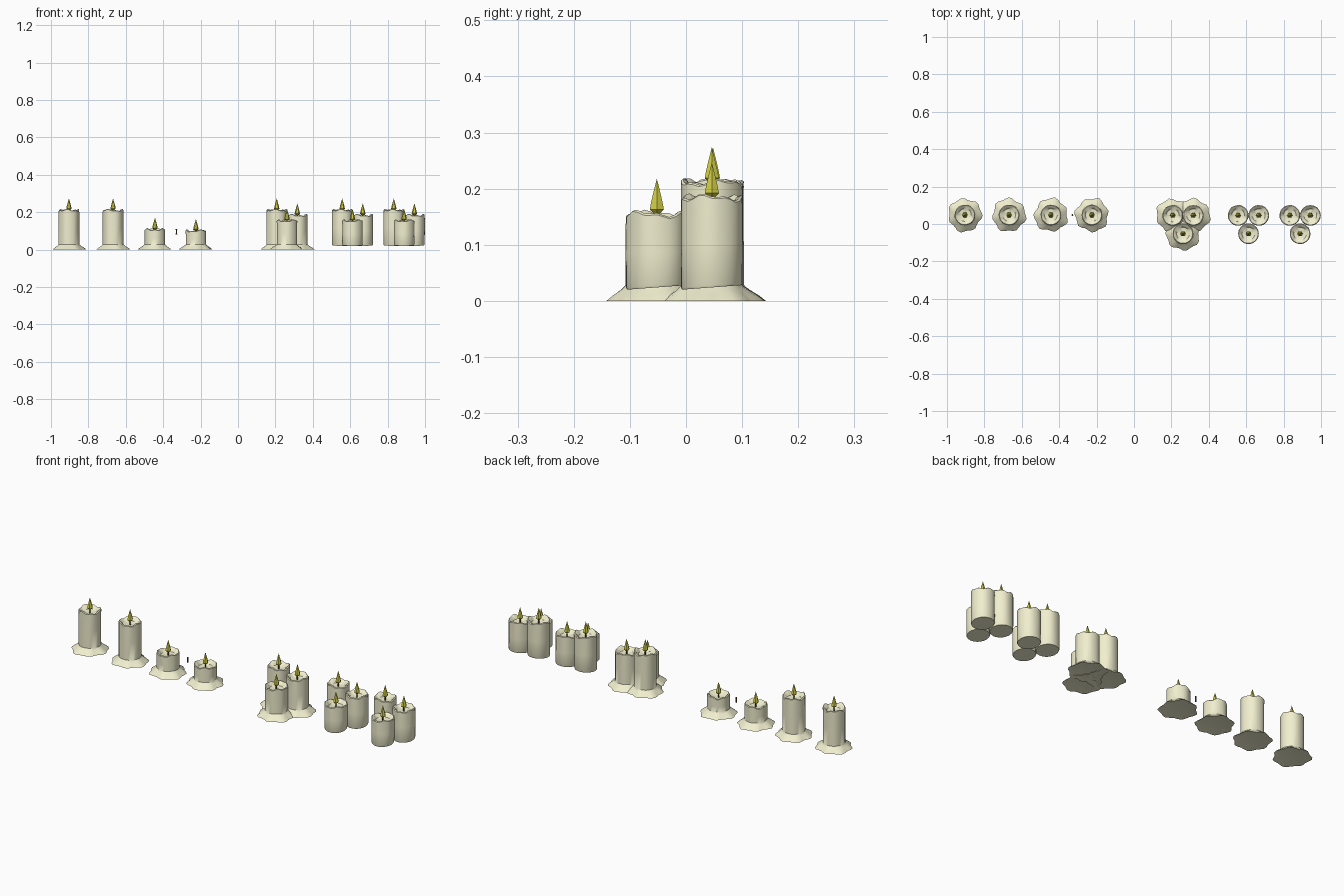
import bpy, bmesh, math
from math import sin, cos, pi

if "Cube" in bpy.data.objects:
    bpy.data.objects.remove(bpy.data.objects["Cube"])


def material(name, color):
    m = bpy.data.materials.new(name)
    m.diffuse_color = color
    m.use_nodes = True
    m.node_tree.nodes["Principled BSDF"].inputs["Base Color"].default_value = m.diffuse_color
    return m


WAX = material("wax", (0.88, 0.86, 0.62, 1))
FLAME = material("flame_yellow", (0.62, 0.60, 0.06, 1))
WICK = material("wick_brown", (0.10, 0.07, 0.03, 1))


def loft(name, loc, rings, sides, mat, smooth):
    """Skin a stack of rings; each ring is a function angle -> (radius, z), or a float for a pole."""
    bm = bmesh.new()
    loops = []
    for ring in rings:
        if callable(ring):
            vs = []
            for i in range(sides):
                a = 2 * pi * i / sides
                r, z = ring(a)
                vs.append(bm.verts.new((r * cos(a), r * sin(a), z)))
        else:
            vs = [bm.verts.new((0, 0, ring))]
        loops.append(vs)
    for lo, hi in zip(loops, loops[1:]):
        for i in range(sides):
            j = (i + 1) % sides
            if len(lo) == 1:
                bm.faces.new((lo[0], hi[j], hi[i]))
            elif len(hi) == 1:
                bm.faces.new((lo[i], lo[j], hi[0]))
            else:
                bm.faces.new((lo[i], lo[j], hi[j], hi[i]))
    bmesh.ops.recalc_face_normals(bm, faces=bm.faces)
    mesh = bpy.data.meshes.new(name)
    bm.to_mesh(mesh)
    bm.free()
    mesh.materials.append(mat)
    ob = bpy.data.objects.new(name, mesh)
    ob.location = loc
    bpy.context.collection.objects.link(ob)
    if smooth:
        bpy.ops.object.select_all(action='DESELECT')
        ob.select_set(True)
        bpy.context.view_layer.objects.active = ob
        bpy.ops.object.shade_smooth_by_angle(angle=math.radians(40))
    return ob


def plain(r, z):
    return lambda a: (r, z)


def wick(name, loc, height):
    loft(name, loc, [0.0, plain(0.005, 0), plain(0.0035, 0.005), plain(0.0035, height - 0.005),
                     plain(0.005, height), height], 6, WICK, False)


def candle(name, x, y, top, skirt, ph):
    R = 0.055

    def rim(r, dz):
        return lambda a: (r, top + dz + 0.004 * sin(3 * a + ph) + 0.003 * sin(7 * a + 2 * ph))

    def side(z):
        return lambda a: (R + 0.0008 * sin(6 * a + ph), z)

    def lobed(r, z, amp):
        return lambda a: (r + amp * (cos(7 * a + ph) + 0.5 * sin(3 * a + ph)), z)

    # melted foot, or plain rounded underside
    if skirt:
        rings = [0.01, lobed(0.088, 0.0, 0.006), lobed(0.077, 0.010, 0.004),
                 lobed(0.063, 0.020, 0.002), side(0.028)]
    else:
        rings = [0.024, lambda a: (R - 0.002, 0.024 + 0.004 * sin(a)),
                 lambda a: (R, 0.028 + 0.004 * sin(a))]
    # body, ragged rim and hollow top
    rings += [side(top * 0.55), side(top - 0.022), rim(R, -0.003), rim(R - 0.004, 0),
              rim(R - 0.010, -0.003), plain(0.034, top - 0.016), top - 0.021]
    loft(name + "_wax", (x, y, 0), rings, 28, WAX, True)
    wick(name + "_wick", (x, y, top - 0.023), 0.026)
    # faceted flame
    loft(name + "_flame", (x, y, top),
         [-0.002, plain(0.006, -0.001), plain(0.0145, 0.007), plain(0.0115, 0.021),
          plain(0.0055, 0.043), 0.062], 6, FLAME, False)


# four single candles
for i, (x, top) in enumerate([(-0.904, 0.212), (-0.668, 0.212), (-0.444, 0.109), (-0.225, 0.102)]):
    candle(f"single_candle_{i + 1}", x, 0.048, top, True, 0.6 + 1.3 * i)

# loose wick
wick("loose_wick", (-0.329, 0.048, 0.082), 0.027)

# three clusters of three; only the first has melted feet
for c, (cx, skirt) in enumerate([(0.262, True), (0.612, False), (0.888, False)]):
    for k, (dx, y, top) in enumerate([(-0.055, 0.046, 0.212), (0.055, 0.046, 0.185), (0, -0.052, 0.156)]):
        candle(f"cluster_{c + 1}_candle_{k + 1}", cx + dx, y, top, skirt, 0.4 + 1.7 * k)
